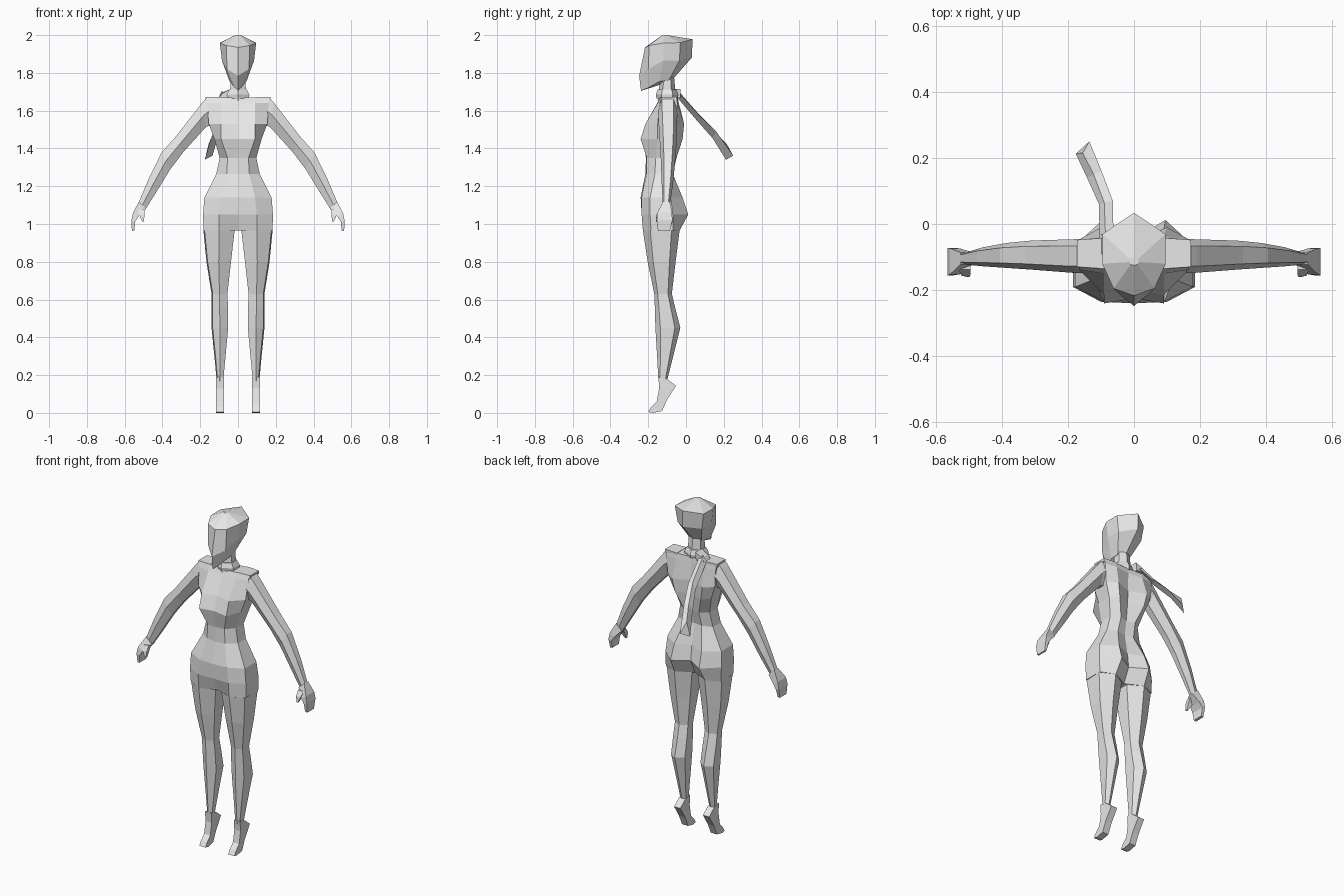
import bpy, bmesh
from mathutils import Vector

skin = bpy.data.materials.new("pale grey")
skin.diffuse_color = (0.8, 0.8, 0.8, 1)


def finish(name, bm, mirror=False):
    """Optionally mirror across x, weld, fix normals and add to the scene."""
    if mirror:
        geo = bmesh.ops.duplicate(bm, geom=bm.verts[:] + bm.edges[:] + bm.faces[:])["geom"]
        for v in geo:
            if isinstance(v, bmesh.types.BMVert):
                v.co.x = -v.co.x
    bmesh.ops.remove_doubles(bm, verts=bm.verts[:], dist=0.0005)
    bmesh.ops.recalc_face_normals(bm, faces=bm.faces[:])
    me = bpy.data.meshes.new(name)
    bm.to_mesh(me)
    bm.free()
    me.materials.append(skin)
    ob = bpy.data.objects.new(name, me)
    bpy.context.collection.objects.link(ob)
    return ob


def loft(bm, rings, closed=True, caps=True):
    """Skin a list of equal-length point rings."""
    rows = [[bm.verts.new(p) for p in r] for r in rings]
    n = len(rows[0])
    for a, b in zip(rows, rows[1:]):
        for i in range(n if closed else n - 1):
            j = (i + 1) % n
            bm.faces.new((a[i], a[j], b[j], b[i]))
    if caps:
        bm.faces.new(rows[0])
        bm.faces.new(rows[-1])
    return rows


def body_ring(z, w, front, fx, fc, back, bx, bc, sf, sb):
    """Half ring: front centre, front, side front, side back, back, back centre."""
    return [(0, fc, z), (fx, front, z), (w, sf, z), (w, sb, z), (bx, back, z), (0, bc, z)]


# Torso: half sections from shoulders to hips
bm = bmesh.new()
torso = [
    body_ring(1.670, .165, -.135, .09, -.140, -.045, .09, -.050, -.130, -.050),
    body_ring(1.640, .165, -.150, .09, -.152, -.038, .09, -.048, -.138, -.046),
    body_ring(1.530, .155, -.215, .09, -.195, -.010, .10, -.050, -.150, -.050),
    body_ring(1.450, .125, -.240, .09, -.225, -.018, .085, -.055, -.150, -.060),
    body_ring(1.350, .097, -.208, .055, -.212, -.050, .05, -.065, -.160, -.085),
    body_ring(1.265, .115, -.208, .06, -.215, -.070, .055, -.078, -.165, -.090),
    body_ring(1.140, .178, -.235, .09, -.240, -.018, .09, -.055, -.190, -.080),
    body_ring(1.050, .185, -.235, .10, -.232, .012, .095, -.045, -.190, -.070),
    body_ring(0.965, .183, -.228, .10, -.190, -.034, .10, -.085, -.185, -.070),
]
loft(bm, torso, closed=False)
finish("torso", bm, True)


def leg_ring(z, xi, xo, yf, yb):
    d, m = yb - yf, (xi + xo) / 2
    return [(xi, yf + .22 * d, z), (m, yf, z), (xo - .006, yf + .2 * d, z),
            (xo, yb - .22 * d, z), (m, yb, z), (xi, yb - .25 * d, z)]


# Legs: hip, thigh, knee, calf, ankle
bm = bmesh.new()
legs = [(.965, .018, .183, -.228, -.034), (.80, .037, .167, -.203, -.055),
        (.63, .056, .140, -.168, -.075), (.56, .053, .141, -.165, -.058),
        (.45, .052, .140, -.162, -.030), (.30, .066, .125, -.153, -.068),
        (.17, .078, .113, -.146, -.100)]
loft(bm, [leg_ring(*r) for r in legs])
finish("legs", bm, True)

# Feet: side profile swept across the width, raised on the toes
profile = [(-.146, .19), (-.142, .13), (-.155, .06), (-.185, .03), (-.20, .005),
           (-.175, .0), (-.127, .01), (-.10, .07), (-.053, .143), (-.10, .18)]
bm = bmesh.new()
loft(bm, [[(x, y, z) for y, z in profile] for x in (.075, .116)])
finish("feet", bm, True)

# Arms: each section is given by its upper edge, lower edge and depth range
bm = bmesh.new()


def arm_ring(ux, uz, lx, lz, yf, yb):
    mx, mz, my = (ux + lx) / 2, (uz + lz) / 2, (yf + yb) / 2
    q = .2 * (yb - yf)
    return [(ux, yf + q, uz), (mx, yf, mz), (lx, my - q, lz),
            (lx, my + q, lz), (mx, yb, mz), (ux, yb - q, uz)]


arms = [(.165, 1.670, .150, 1.52, -.148, -.045), (.190, 1.642, .168, 1.515, -.148, -.046),
        (.330, 1.462, .290, 1.380, -.138, -.050), (.405, 1.378, .358, 1.290, -.133, -.057),
        (.475, 1.235, .435, 1.165, -.128, -.070), (.524, 1.118, .487, 1.082, -.123, -.085)]
loft(bm, [arm_ring(*r) for r in arms])
finish("arms", bm, True)

# Hands: flat mitten that bends downward
bm = bmesh.new()


def slab(ox, oz, ix, iz, yf, yb):
    return [(ox, yf, oz), (ox, yb, oz), (ix, yb, iz), (ix, yf, iz)]


loft(bm, [slab(.524, 1.118, .487, 1.082, -.122, -.086), slab(.556, 1.060, .526, 1.040, -.152, -.074),
          slab(.564, 1.020, .545, 1.012, -.155, -.072), slab(.562, .963, .548, .966, -.148, -.085)])
# Thumb
loft(bm, [slab(.530, 1.075, .495, 1.078, -.138, -.110), slab(.522, 1.045, .495, 1.050, -.156, -.130),
          slab(.506, 1.012, .498, 1.014, -.160, -.146)])
finish("hands", bm, True)

# Shoulder plates
bm = bmesh.new()
loft(bm, [[(.09, -.134, z), (.172, -.130, z), (.172, -.048, z), (.09, -.042, z)]
          for z in (1.652, 1.672)])
finish("shoulder_plates", bm, True)

# Head: half rings from crown to jaw with a sharp brow, chin and rear ridge
bm = bmesh.new()
head = [
    [(0, -.125, 2.0), (.010, -.122, 2.0), (.015, -.115, 2.0), (.010, -.108, 2.0), (0, -.10, 2.0)],
    [(0, -.217, 1.935), (.062, -.195, 1.945), (.096, -.12, 1.958), (.095, -.03, 1.960), (0, .034, 1.978)],
    [(0, -.248, 1.785), (.058, -.20, 1.82), (.085, -.12, 1.865), (.080, -.035, 1.865), (0, .032, 1.882)],
    [(0, -.238, 1.705), (.018, -.20, 1.722), (.045, -.14, 1.755), (.040, -.09, 1.762), (0, -.08, 1.755)],
]
loft(bm, head, closed=False)
finish("head", bm, True)

# Neck
bm = bmesh.new()
hexagon = [(-1, -.5), (0, -1), (1, -.5), (1, .5), (0, 1), (-1, .5)]
loft(bm, [[(x * w, -.1 + y * d, z) for x, y in hexagon]
          for z, w, d in ((1.65, .055, .05), (1.70, .042, .044), (1.79, .038, .036))])
finish("neck", bm)

# Scarf: band round the neck and a knot on one side
bm = bmesh.new()
loft(bm, [[(x * w, -.1 + y * d, z) for x, y in hexagon]
          for z, w, d in ((1.665, .058, .056), (1.685, .060, .060), (1.712, .046, .050))])
loft(bm, [[(-.10, y, z0), (-.045, y, 1.668), (-.04, y, 1.715), (-.085, y, z1)]
          for y, z0, z1 in ((-.09, 1.67, 1.69), (-.03, 1.67, 1.695))])
finish("scarf_band", bm)

# Scarf tail: thin creased strip streaming backwards
bm = bmesh.new()
tail = [((-.104, -.045, 1.668), (-.086, -.04, 1.705), (-.062, -.035, 1.690)),
        ((-.106, .060, 1.545), (-.090, .065, 1.585), (-.064, .070, 1.575)),
        ((-.142, .140, 1.455), (-.122, .150, 1.490), (-.098, .160, 1.490)),
        ((-.176, .212, 1.340), (-.155, .215, 1.425), (-.135, .250, 1.362))]
loft(bm, tail, closed=True)
finish("scarf_tail", bm)
